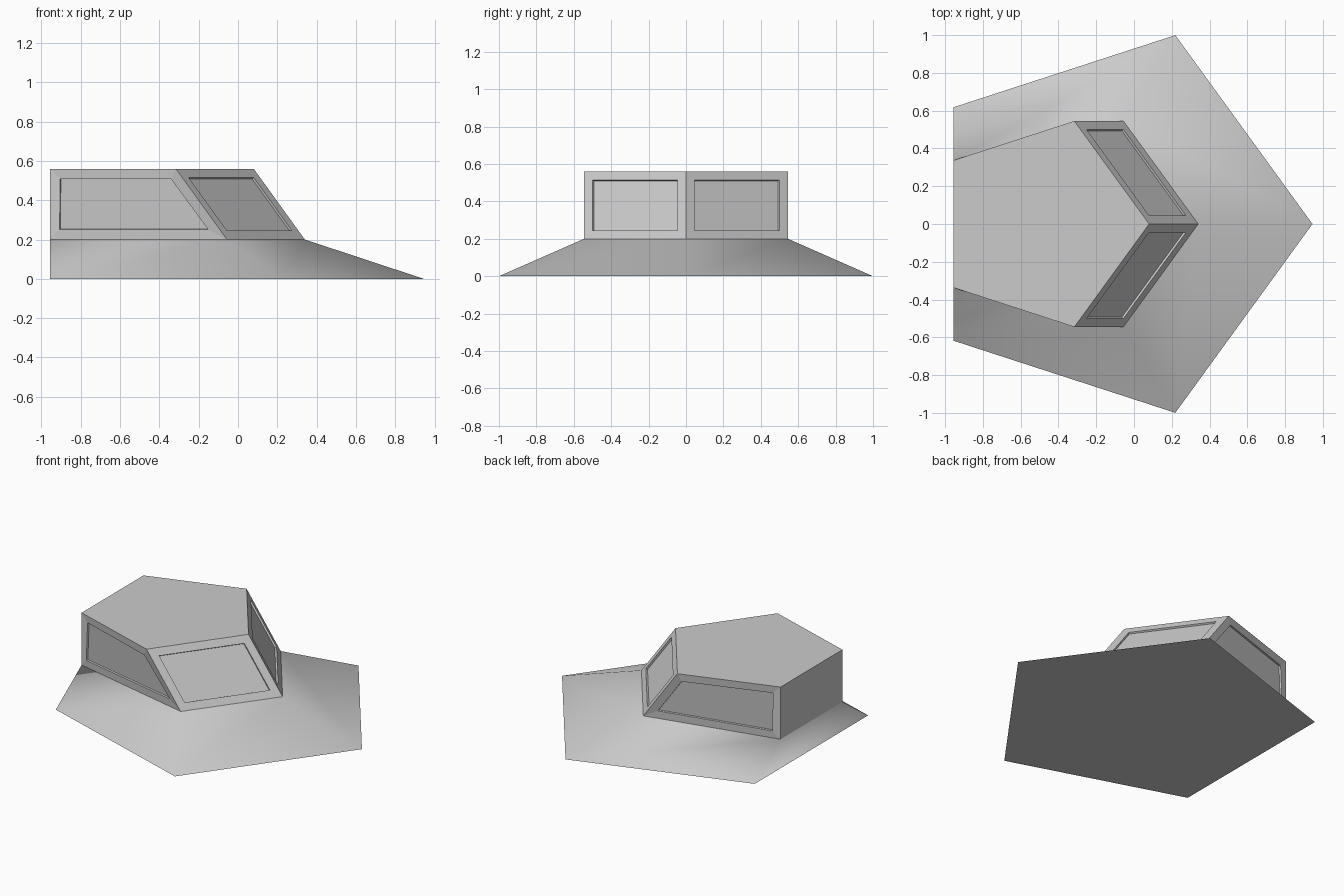
import bpy
import bmesh
from math import sin, cos, radians
from mathutils import Vector

cube = bpy.data.objects.get("Cube")
if cube:
    bpy.data.objects.remove(cube, do_unlink=True)

BASE_R, CABIN_R = 1.051, 0.573
SILL, ROOF, RAKE = 0.2, 0.56, 0.26

grey = bpy.data.materials.new("plain_grey")
grey.use_nodes = True
grey.diffuse_color = (0.6, 0.6, 0.6, 1)
shader = grey.node_tree.nodes["Principled BSDF"]
shader.inputs["Base Color"].default_value = grey.diffuse_color
shader.inputs["Roughness"].default_value = 0.6


def pentagon(radius, nose_x, z):
    """Regular pentagon pointing along +x; corners 2 and 3 form the flat rear."""
    return [Vector((nose_x - radius + radius * cos(radians(72 * i)),
                    radius * sin(radians(72 * i)), z)) for i in range(5)]


def loft(bm, low, high):
    """Bridge two loops of corners and return the wall faces and both loops."""
    a = [bm.verts.new(p) for p in low]
    b = [bm.verts.new(p) for p in high]
    n = len(a)
    walls = [bm.faces.new((a[i], a[(i + 1) % n], b[(i + 1) % n], b[i])) for i in range(n)]
    return walls, a, b


def finish(bm, name):
    mesh = bpy.data.meshes.new(name)
    bm.to_mesh(mesh)
    bm.free()
    mesh.materials.append(grey)
    obj = bpy.data.objects.new(name, mesh)
    bpy.context.collection.objects.link(obj)


# Shared outlines: the raked front corners move forward at sill height
ground = pentagon(BASE_R, 0.945, 0)
roof = pentagon(CABIN_R, 0.08, ROOF)
sill = [Vector((p.x + (RAKE if i in (0, 1, 4) else 0), p.y, SILL))
        for i, p in enumerate(roof)]

# Sloping base with softly shaded flanks and a flat underside
bm = bmesh.new()
flanks, low, high = loft(bm, ground, sill)
for face in flanks:
    face.smooth = True
bm.faces.new(reversed(low))
for loop in (low, high):
    for i in range(5):
        bm.edges.get((loop[i], loop[(i + 1) % 5])).smooth = False
finish(bm, "sloping_base")

# Cabin with recessed windows on every wall but the rear one
bm = bmesh.new()
walls, low, high = loft(bm, sill, roof)
bm.faces.new(high)
windows = [w for i, w in enumerate(walls) if i != 2]
bm.normal_update()
bmesh.ops.inset_individual(bm, faces=windows, thickness=0.052, use_even_offset=True)
bmesh.ops.inset_individual(bm, faces=windows, thickness=0.001, depth=-0.012,
                           use_even_offset=True)
finish(bm, "cabin")
